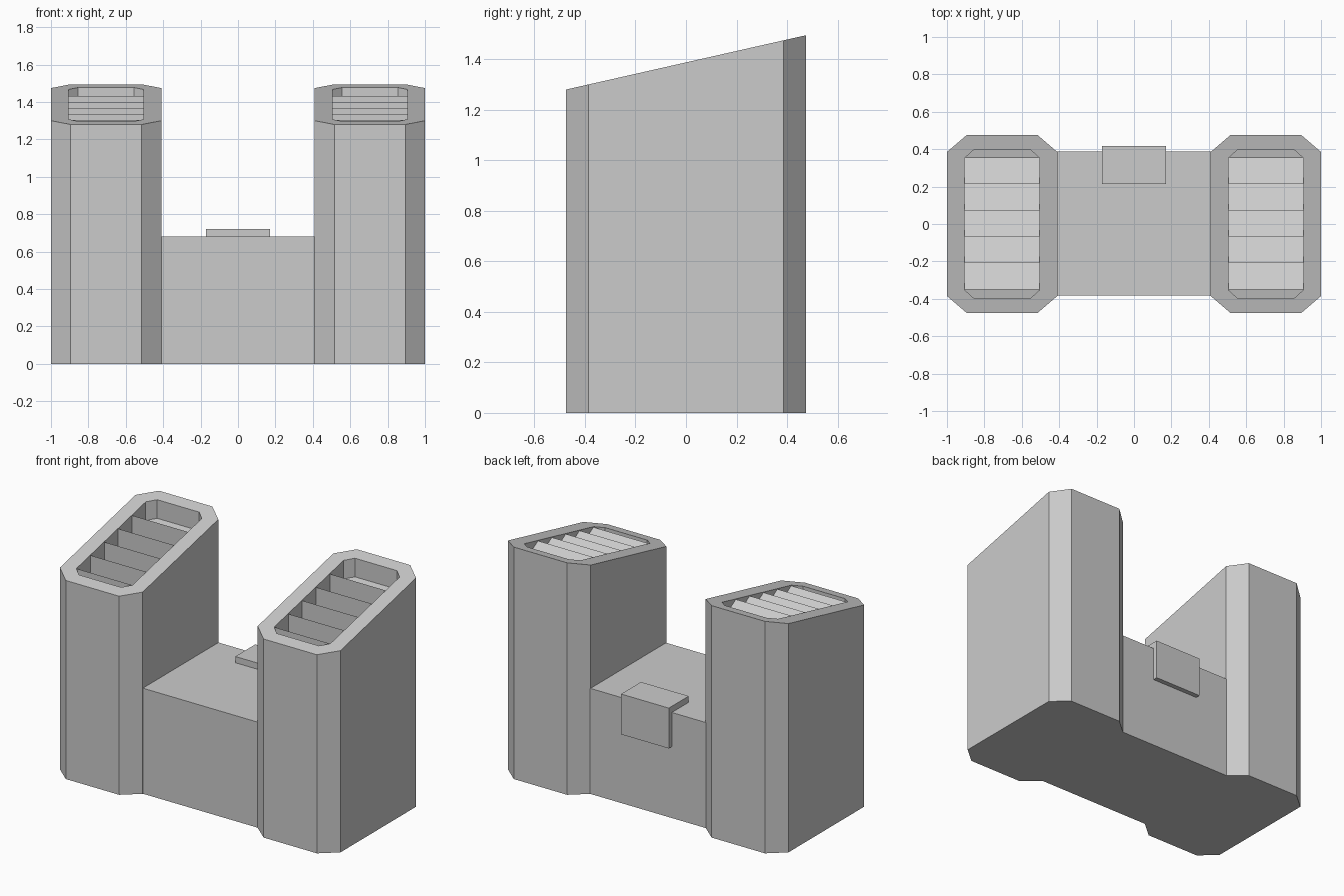
import bpy, bmesh
from mathutils import Vector

if "Cube" in bpy.data.objects:
    bpy.data.objects.remove(bpy.data.objects["Cube"])

DEPTH = 0.12            # depth of the vent recess below the sloped top


def top_z(y):
    return 1.387 + 0.2263 * y


def octagon(x0, x1, y, cx, cy):
    return [(x0 + cx, -y), (x1 - cx, -y), (x1, -y + cy), (x1, y - cy),
            (x1 - cx, y), (x0 + cx, y), (x0, y - cy), (x0, -y + cy)]


def finish(name, bm, mirror=False):
    bmesh.ops.recalc_face_normals(bm, faces=bm.faces)
    me = bpy.data.meshes.new(name)
    bm.to_mesh(me)
    bm.free()
    ob = bpy.data.objects.new(name, me)
    bpy.context.collection.objects.link(ob)
    if mirror:
        mod = ob.modifiers.new("mirror", 'MIRROR')
        mod.use_mirror_merge = False
    return ob


def extrude_x(bm, profile, x0, x1):
    """Extrude a (y, z) profile along x."""
    face = bm.faces.new([bm.verts.new((x0, y, z)) for y, z in profile])
    geo = bmesh.ops.extrude_face_region(bm, geom=[face])["geom"]
    verts = [g for g in geo if isinstance(g, bmesh.types.BMVert)]
    bmesh.ops.translate(bm, verts=verts, vec=Vector((x1 - x0, 0, 0)))


# Towers: chamfered prism, sloped top, recessed vent opening
bm = bmesh.new()
outer = octagon(0.41, 1.0, 0.475, 0.105, 0.09)
inner = octagon(0.505, 0.905, 0.398, 0.05, 0.045)
rings = [[(x, y, 0) for x, y in outer],
         [(x, y, top_z(y)) for x, y in outer],
         [(x, y, top_z(y)) for x, y in inner],
         [(x, y, top_z(y) - DEPTH) for x, y in inner]]
rings = [[bm.verts.new(p) for p in ring] for ring in rings]
for a, b in zip(rings, rings[1:]):
    for i in range(8):
        j = (i + 1) % 8
        bm.faces.new((a[i], a[j], b[j], b[i]))
bm.faces.new(rings[0])
bm.faces.new(rings[-1])
finish("tower", bm, mirror=True)

# Vent slats: five wedges, upright at the front and sloping down to the back
bm = bmesh.new()
step = 0.141
for i in range(5):
    y0 = -0.35 + i * step
    y1 = y0 + step
    extrude_x(bm, [(y0, top_z(y0) - 0.003), (y0, top_z(y0) - DEPTH),
                   (y1, top_z(y1) - DEPTH)], 0.505, 0.905)
finish("vent_slats", bm, mirror=True)

# Bridge block between the towers
bm = bmesh.new()
extrude_x(bm, [(-0.383, 0), (0.387, 0), (0.387, 0.68), (-0.383, 0.68)], -0.412, 0.412)
finish("bridge", bm)

# Clip folded over the top back edge of the bridge
bm = bmesh.new()
extrude_x(bm, [(0.215, 0.68), (0.215, 0.72), (0.418, 0.72), (0.418, 0.46),
               (0.387, 0.46), (0.387, 0.68)], -0.17, 0.17)
finish("clip", bm)
